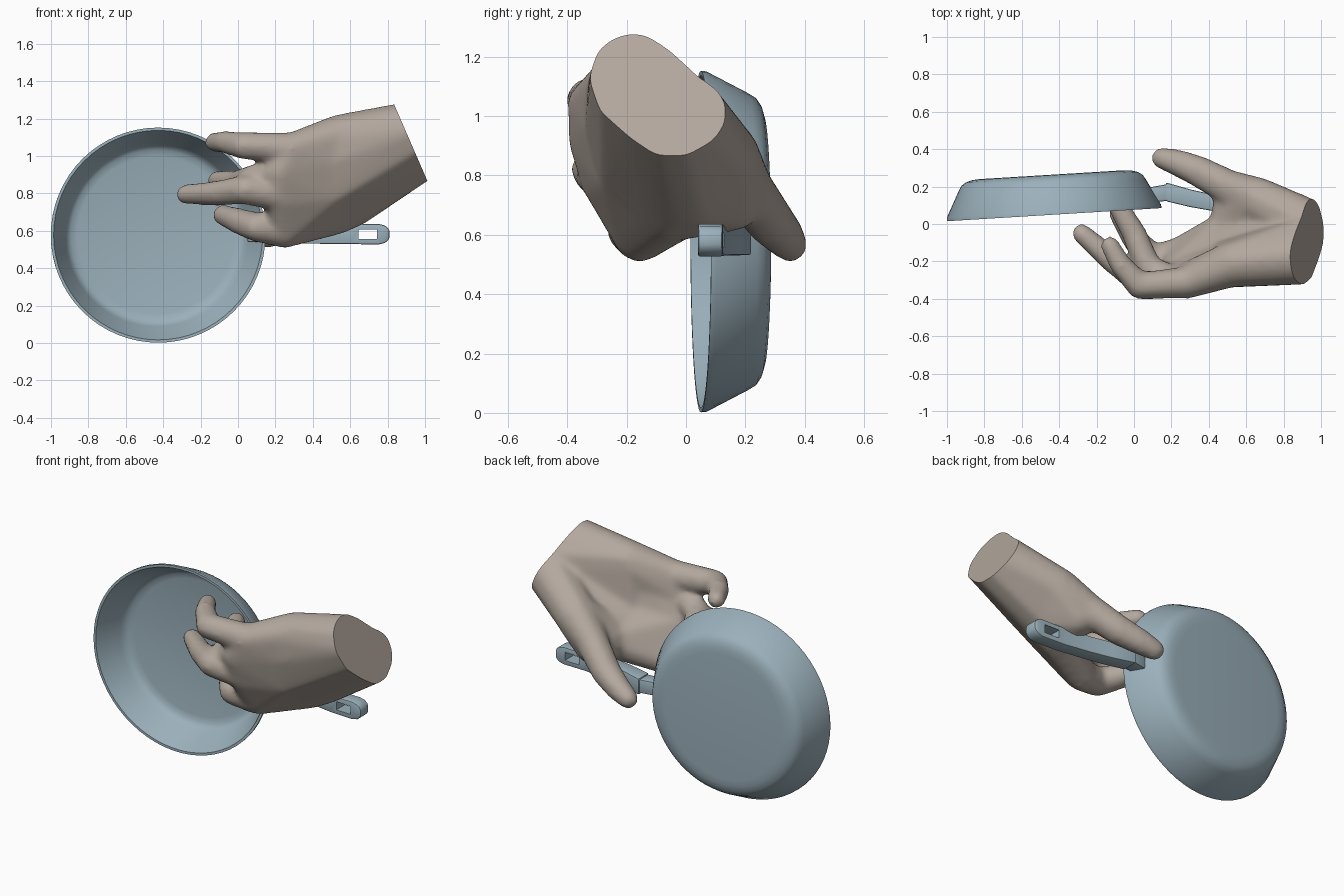
import bpy, bmesh, math
from mathutils import Vector, Matrix

if "Cube" in bpy.data.objects:
    bpy.data.objects.remove(bpy.data.objects["Cube"])


def make_object(name, bm):
    bmesh.ops.recalc_face_normals(bm, faces=bm.faces[:])
    me = bpy.data.meshes.new(name)
    bm.to_mesh(me)
    bm.free()
    ob = bpy.data.objects.new(name, me)
    bpy.context.collection.objects.link(ob)
    return ob


def bake(ob):
    dg = bpy.context.evaluated_depsgraph_get()
    me = bpy.data.meshes.new_from_object(ob.evaluated_get(dg))
    ob.modifiers.clear()
    ob.data = me


def shade(ob, angle):
    bpy.ops.object.select_all(action='DESELECT')
    ob.select_set(True)
    bpy.context.view_layer.objects.active = ob
    bpy.ops.object.shade_smooth_by_angle(angle=math.radians(angle))


def colour(ob, name, rgb):
    mat = bpy.data.materials.get(name) or bpy.data.materials.new(name)
    mat.diffuse_color = (*rgb, 1)
    mat.use_nodes = True
    mat.node_tree.nodes["Principled BSDF"].inputs["Base Color"].default_value = mat.diffuse_color
    ob.data.materials.clear()
    ob.data.materials.append(mat)


STEEL = ("steel_blue", (0.33, 0.44, 0.50))
SKIN = ("skin", (0.45, 0.39, 0.34))

# Pan body: thin-walled profile (radius, depth) turned around the y axis
profile = [(0, .214), (.385, .214), (.425, .211), (.46, .201), (.485, .184), (.5, .16),
           (.574, .018), (.575, 0), (.56, 0), (.488, .145), (.475, .168), (.455, .182), (.42, .19), (0, .192)]
bm = bmesh.new()
vs = [bm.verts.new((r, d, 0)) for r, d in profile]
es = [bm.edges.new(p) for p in zip(vs, vs[1:])]
bmesh.ops.spin(bm, geom=vs + es, cent=(0, 0, 0), axis=(0, 1, 0),
               angle=2 * math.pi, steps=64)
bmesh.ops.remove_doubles(bm, verts=bm.verts[:], dist=1e-4)
bm.transform(Matrix.Translation((-.427, .05, .577)) @ Matrix.Rotation(math.radians(3.5), 4, 'Z'))
pan = make_object("pan_body", bm)
shade(pan, 35)
colour(pan, *STEEL)


def bar(name, stations, bevel):
    """Loft of rectangles: x, y centre, half depth, half height."""
    bm = bmesh.new()
    rings = []
    for x, y, d, h in stations:
        rings.append([bm.verts.new((x, y + sy * d, .582 + sz * h))
                      for sy, sz in ((-1, -1), (1, -1), (1, 1), (-1, 1))])
    for a, b in zip(rings, rings[1:]):
        for i in range(4):
            j = (i + 1) % 4
            bm.faces.new((a[i], a[j], b[j], b[i]))
    bm.faces.new(rings[0])
    bm.faces.new(rings[-1])
    ob = make_object(name, bm)
    m = ob.modifiers.new("bevel", 'BEVEL')
    m.width, m.segments, m.limit_method = bevel, 2, 'ANGLE'
    m.angle_limit = math.radians(50)
    return ob


# Handle bracket and grip
bracket = bar("handle_bracket", [(.05, .15, .04, .042), (.19, .17, .045, .042)], .008)
grip = bar("handle_grip", [(.17, .172, .05, .05), (.3, .138, .047, .051), (.43, .112, .044, .051),
                           (.6, .088, .042, .053), (.75, .082, .042, .055),
                           (.785, .082, .042, .047), (.803, .082, .041, .032), (.811, .082, .04, .015)], .014)
# Hanging hole
bm = bmesh.new()
bmesh.ops.create_cube(bm, size=1, matrix=Matrix.Translation((.693, .08, .582)) @ Matrix.Diagonal((.1, .4, .05, 1)))
cutter = make_object("hole_cutter", bm)
cutter.hide_render = True
m = grip.modifiers.new("hole", 'BOOLEAN')
m.operation, m.object, m.solver = 'DIFFERENCE', cutter, 'EXACT'
for ob in (bracket, grip):
    bake(ob)
    shade(ob, 30)
    colour(ob, *STEEL)
bpy.data.objects.remove(cutter)

# Hand: hulls of balls (x, y, z, radius), merged and smoothed
hand_bm = bmesh.new()


def hull(*balls):
    part = bmesh.new()
    for x, y, z, r in balls:
        bmesh.ops.create_icosphere(part, subdivisions=2, radius=r, matrix=Matrix.Translation((x, y, z)))
    res = bmesh.ops.convex_hull(part, input=part.verts[:])
    inner = {g for g in res["geom_interior"] + res["geom_unused"] if isinstance(g, bmesh.types.BMVert)}
    bmesh.ops.delete(part, geom=list(inner), context='VERTS')
    me = bpy.data.meshes.new("tmp")
    part.to_mesh(me)
    part.free()
    hand_bm.from_mesh(me)
    bpy.data.meshes.remove(me)


def chain(*balls):
    for a, b in zip(balls, balls[1:]):
        hull(a, b)


# Palm: knuckles, heel and wrist
knuckles = [(.25, -.155, .595, .09), (.22, -.27, .79, .09), (.23, -.315, .92, .085), (.29, -.312, 1.04, .088)]
heel = [(.52, -.04, .7, .125), (.5, -.19, .83, .12), (.5, -.225, .96, .115), (.54, -.21, 1.1, .125)]
wrist = [(1.0, -.165, 1.155, .155), (1.03, -.06, 1.055, .155)]
thumb_base = (.66, .13, .86, .125)
for i in range(3):
    hull(knuckles[i], knuckles[i + 1], heel[i], heel[i + 1])
hull(*heel[1:], *wrist)
hull(heel[0], heel[1], (.62, .02, .75, .13), wrist[0], wrist[1])
hull(thumb_base, (.62, .02, .75, .13), wrist[1])
# Thumb and its web
chain(thumb_base, (.5, .2, .76, .095), (.35, .28, .65, .086), (.24, .325, .6, .075), (.15, .352, .565, .06))
hull(thumb_base, heel[0], (.62, .02, .75, .13), (.53, .16, .71, .1))
# Fingers, index to little
chain(knuckles[0], (.1, -.19, .62, .082), (.01, -.09, .65, .072), (-.08, .06, .685, .058))
chain(knuckles[1], (.04, -.31, .82, .08), (-.12, -.19, .8, .068), (-.28, -.05, .795, .055))
chain(knuckles[2], (.08, -.24, .88, .075), (0, -.05, .86, .068), (-.11, .14, .87, .055))
chain(knuckles[3], (.03, -.33, 1.055, .075), (-.07, -.22, 1.075, .062), (-.128, -.115, 1.075, .053))

hand = make_object("hand", hand_bm)
m = hand.modifiers.new("merge", 'REMESH')
m.mode, m.voxel_size = 'VOXEL', .016
m = hand.modifiers.new("soften", 'SMOOTH')
m.factor, m.iterations = .5, 14
bake(hand)

# Flat cut at the wrist
bm = bmesh.new()
bm.from_mesh(hand.data)
cut = bmesh.ops.bisect_plane(bm, geom=bm.verts[:] + bm.edges[:] + bm.faces[:],
                             plane_co=Vector((.92, -.1, 1.08)), plane_no=Vector((.92, 0, .4)).normalized(),
                             clear_outer=True)
rim = [e for e in cut["geom_cut"] if isinstance(e, bmesh.types.BMEdge)]
bmesh.ops.holes_fill(bm, edges=rim, sides=0)
bm.to_mesh(hand.data)
bm.free()
shade(hand, 40)
colour(hand, *SKIN)
